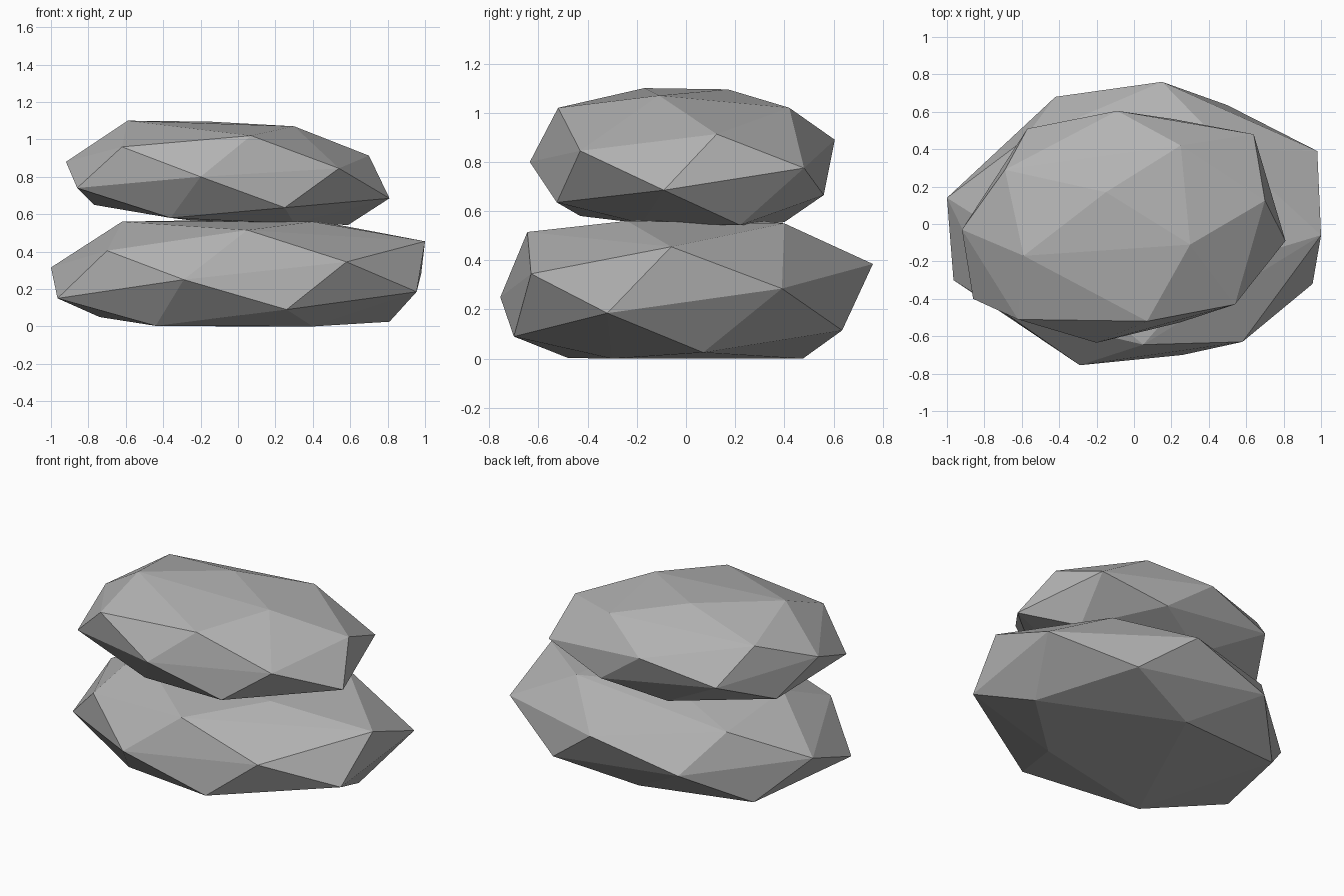
import bpy
import bmesh

# Stone colour
stone_grey = bpy.data.materials.new("stone_grey")
stone_grey.diffuse_color = (0.45, 0.45, 0.45, 1.0)


def faceted_stone(name, corners):
    """Flat-shaded stone: the convex shell around its corner points."""
    bm = bmesh.new()
    for co in corners:
        bm.verts.new(co)
    result = bmesh.ops.convex_hull(bm, input=bm.verts)
    loose = {g for g in result["geom_interior"] + result["geom_unused"]
             if isinstance(g, bmesh.types.BMVert)}
    bmesh.ops.delete(bm, geom=list(loose), context='VERTS')
    bmesh.ops.recalc_face_normals(bm, faces=bm.faces)
    mesh = bpy.data.meshes.new(name)
    bm.to_mesh(mesh)
    bm.free()
    mesh.materials.append(stone_grey)
    obj = bpy.data.objects.new(name, mesh)
    bpy.context.collection.objects.link(obj)
    return obj


# Lower stone: crown, shoulder, belly and resting corners
faceted_stone("lower_stone", [
    (-0.62, -0.10, 0.56), (-0.05, 0.22, 0.57), (0.40, -0.24, 0.56),
    (0.05, -0.645, 0.515), (0.50, 0.40, 0.55), (-0.60, 0.44, 0.49),
    (-0.70, -0.47, 0.405), (-1.00, 0.14, 0.315), (-0.29, -0.755, 0.25),
    (0.58, -0.63, 0.345), (1.00, -0.06, 0.455), (0.98, 0.39, 0.285),
    (0.15, 0.76, 0.385), (-0.42, 0.68, 0.25),
    (0.955, -0.32, 0.185), (-0.965, -0.30, 0.15), (0.26, -0.70, 0.09),
    (0.50, 0.635, 0.115), (-0.74, 0.37, 0.05), (0.81, 0.07, 0.025),
    (-0.44, -0.48, 0.003), (0.00, 0.475, 0.0), (0.40, -0.30, 0.0),
])

# Upper stone: smaller, turned a little and tilted
faceted_stone("upper_stone", [
    (-0.59, -0.17, 1.10), (-0.15, 0.17, 1.095), (0.30, -0.11, 1.07),
    (0.07, -0.52, 1.02), (0.25, 0.42, 1.02), (-0.69, 0.29, 1.01),
    (-0.62, -0.51, 0.96), (-0.92, -0.03, 0.88), (-0.20, -0.635, 0.80),
    (0.54, -0.43, 0.845), (0.70, 0.125, 0.913), (0.64, 0.48, 0.775),
    (-0.09, 0.605, 0.89), (-0.57, 0.51, 0.79),
    (0.81, -0.09, 0.685), (-0.86, -0.40, 0.74), (0.25, -0.525, 0.635),
    (0.215, 0.56, 0.665), (-0.77, 0.18, 0.65), (0.59, 0.22, 0.543),
    (-0.36, -0.43, 0.58), (-0.15, 0.40, 0.555), (0.30, -0.18, 0.55),
])
